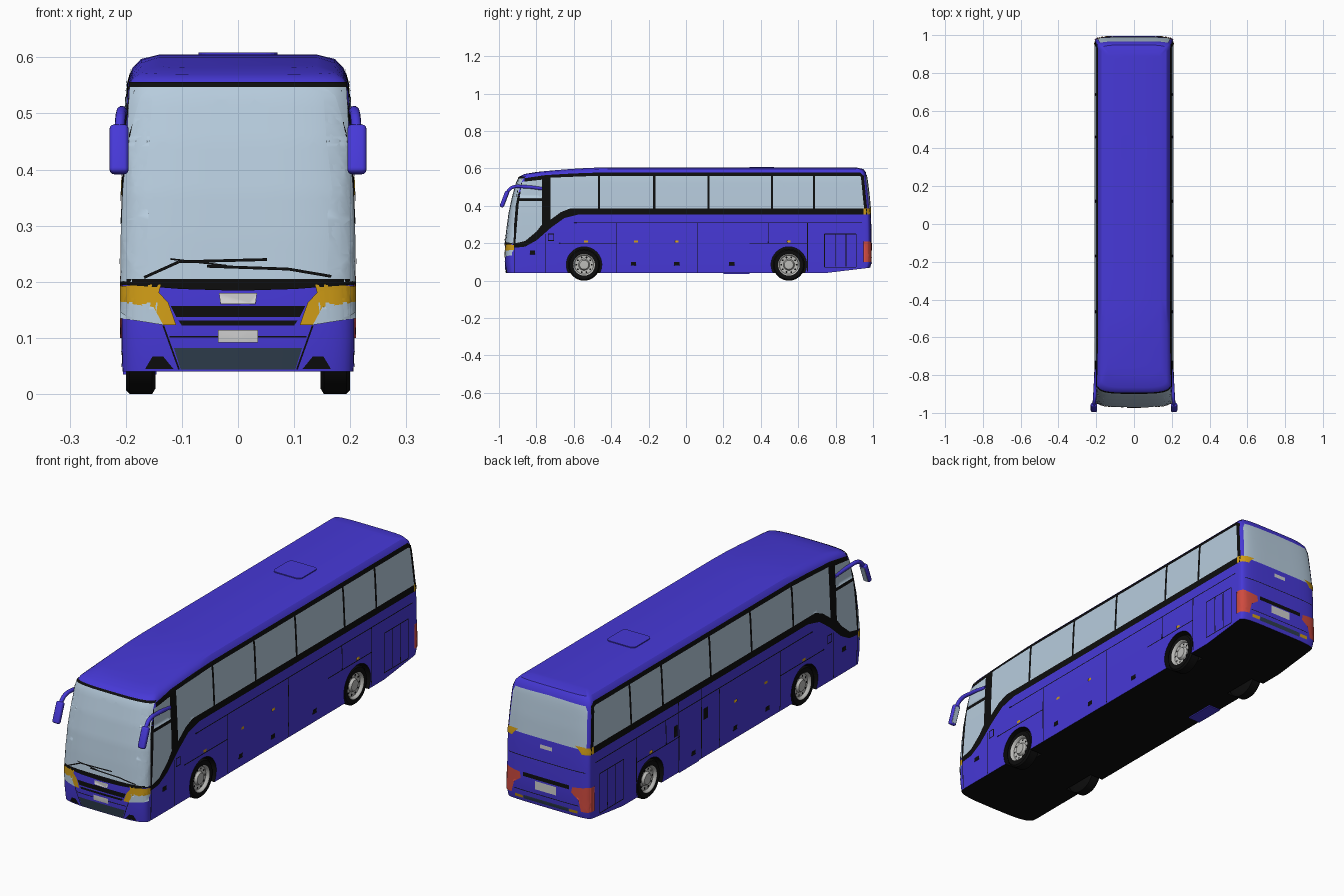
import bpy, bmesh, math
from mathutils import Vector, Matrix
from mathutils.bvhtree import BVHTree

if "Cube" in bpy.data.objects:
    bpy.data.objects.remove(bpy.data.objects["Cube"])


def mat(name, r, g, b):
    m = bpy.data.materials.new(name)
    m.diffuse_color = (r, g, b, 1)
    m.use_nodes = True
    m.node_tree.nodes["Principled BSDF"].inputs["Base Color"].default_value = m.diffuse_color
    return m


BLUE = mat("body blue", .062, .040, .68)
BLACK = mat("black trim", .004, .004, .004)
GLASS = mat("pale glass", .47, .60, .72)
AMBER = mat("amber lamp", .64, .34, .008)
RED = mat("red lamp", .62, .07, .05)
PLATE = mat("plate grey", .62, .62, .62)
SLATE = mat("slate grille", .028, .048, .075)
METAL = mat("wheel metal", .5, .5, .48)


def add(name, mesh, *mats):
    ob = bpy.data.objects.new(name, mesh)
    bpy.context.collection.objects.link(ob)
    for m in mats:
        mesh.materials.append(m)
    return ob


def from_bm(name, bm, *mats):
    me = bpy.data.meshes.new(name)
    bm.to_mesh(me)
    bm.free()
    return add(name, me, *mats)


def smooth(ob, deg=32):
    bpy.ops.object.select_all(action='DESELECT')
    ob.select_set(True)
    bpy.context.view_layer.objects.active = ob
    bpy.ops.object.shade_smooth_by_angle(angle=math.radians(deg))


# ---- body shell: stacked horizontal outlines (z, half width, front y, rear y)
LEVELS = [(.04, .206, -.962, .985), (.10, .208, -.969, .993), (.20, .208, -.967, .992),
          (.28, .2075, -.958, .991), (.36, .206, -.947, .989), (.45, .202, -.928, .981),
          (.53, .198, -.905, .971), (.555, .196, -.896, .967), (.58, .189, -.886, .961),
          (.597, .173, -.866, .948), (.605, .14, -.80, .91)]


def corner(w, y, depth, n, sign, steps=12):
    out = []
    for k in range(steps + 1):
        t = math.pi / 2 * k / steps
        s, c = math.sin(t), max(0, math.cos(t))
        out.append((w * s ** (2 / n), y + sign * depth * (1 - c ** (2 / n))))
    return out


def half_ring(z, w, f, r):
    a, b = corner(w, f, .055, 3.5, 1), corner(w, r, .035, 4.5, -1)[::-1]
    y0, y1 = a[-1][1], b[0][1]
    ring = a + [(w, y0 + (y1 - y0) * k / 18) for k in range(1, 18)] + b
    pts = []
    for x, y in ring:
        drop = .035 * max(0, (-.45 - y) / .45) ** 1.5 * min(1, max(0, (z - .54) / .065))
        rise = .03 * max(0, (y - .74) / .25) if z < .05 else 0
        pts.append(Vector((x, y, z - drop + rise)))
    return pts


bm = bmesh.new()
rings = []
for lv in LEVELS:
    h = half_ring(*lv)
    right = [bm.verts.new(p) for p in h]
    left = [right[i] if i in (0, len(h) - 1) else bm.verts.new((-p.x, p.y, p.z)) for i, p in enumerate(h)]
    rings.append((right, left))
N = len(rings[0][0])
for lo, hi in zip(rings, rings[1:]):
    for s in (0, 1):
        for i in range(N - 1):
            bm.faces.new((lo[s][i], lo[s][i + 1], hi[s][i + 1], hi[s][i]))
for (rt, lf), m in ((rings[0], 1), (rings[-1], 0)):
    for i in range(N - 1):
        vs = list(dict.fromkeys((rt[i], rt[i + 1], lf[i + 1], lf[i])))
        bm.faces.new(vs).material_index = m
bmesh.ops.recalc_face_normals(bm, faces=bm.faces)
bvh = BVHTree.FromBMesh(bm)
body = from_bm("coach_body", bm, BLUE, BLACK)

# ---- wheel arches cut from the body
WHEELS = [(s, y) for s in (1, -1) for y in (-.545, .55)]
bm = bmesh.new()
for s, y in WHEELS:
    bmesh.ops.create_cone(bm, cap_ends=True, segments=40, radius1=.095, radius2=.095, depth=.12,
                          matrix=Matrix.Translation((s * .2, y, .086)) @ Matrix.Rotation(math.pi / 2, 4, 'Y'))
for f in bm.faces:
    f.material_index = 1
cutter = from_bm("arch_cutter", bm, BLUE, BLACK)
cutter.hide_render = True
mod = body.modifiers.new("arches", 'BOOLEAN')
mod.object, mod.operation, mod.solver = cutter, 'DIFFERENCE', 'EXACT'
bpy.context.view_layer.objects.active = body
bpy.ops.object.modifier_apply(modifier=mod.name)
bpy.data.objects.remove(cutter)
smooth(body)

# ---- thin plates: flat outlines projected onto the shell
VIEW = {'side': (lambda u, z: Vector((1, u, z)), Vector((-1, 0, 0)), lambda u, z: Vector((.19, u, z))),
        'front': (lambda u, z: Vector((u, -2, z)), Vector((0, 1, 0)), lambda u, z: Vector((u, -.92, z))),
        'rear': (lambda u, z: Vector((u, 2, z)), Vector((0, -1, 0)), lambda u, z: Vector((u, .96, z)))}


def plate(name, view, polys, m, off=.002, sides=(1, -1), step=.02):
    start, d, near = VIEW[view]
    bm = bmesh.new()
    for pts in polys:
        bm.faces.new([bm.verts.new((u, z, 0)) for u, z in pts])
    bmesh.ops.triangulate(bm, faces=bm.faces)
    for ax in (0, 1):
        vals = [v.co[ax] for v in bm.verts]
        for k in range(math.floor(min(vals) / step) + 1, math.ceil(max(vals) / step)):
            co, no = Vector((0, 0, 0)), Vector((0, 0, 0))
            co[ax], no[ax] = k * step, 1
            bmesh.ops.bisect_plane(bm, geom=bm.verts[:] + bm.edges[:] + bm.faces[:], plane_co=co, plane_no=no)
    for v in bm.verts:
        u, z = v.co.x, v.co.y
        hit, n = bvh.ray_cast(start(u, z), d)[:2]
        if hit is None:
            hit, n = bvh.find_nearest(near(u, z))[:2]
        v.co = hit + n * off
    bm.normal_update()
    bm.verts.index_update()
    verts, faces = [], []
    for s in sides:
        base = len(verts)
        verts += [(v.co.x * s, v.co.y, v.co.z) for v in bm.verts]
        for f in bm.faces:
            ids = [base + v.index for v in f.verts]
            faces.append(ids[::-1] if (f.normal.dot(d) > 0) != (s < 0) else ids)
    bm.free()
    me = bpy.data.meshes.new(name)
    me.from_pydata(verts, [], faces)
    me.shade_smooth()
    return add(name, me, m)


def rect(u0, u1, z0, z1):
    return [(u0, z0), (u1, z0), (u1, z1), (u0, z1)]


def stroke(w, *pts):
    out = []
    for (a, b), (c, e) in zip(pts, pts[1:]):
        l = math.hypot(c - a, e - b)
        x, y = -(e - b) / l * w / 2, (c - a) / l * w / 2
        out.append([(a + x, b + y), (c + x, e + y), (c - x, e - y), (a - x, b - y)])
    return out


# ---- sides: black window band, glass, lamps, panel gaps
plate("window_band", 'side', [[(-.897, .542), (-.75, .564), (-.6, .573), (-.46, .578), (.93, .578), (.95, .56),
      (.968, .385), (.968, .355), (-.57, .355), (-.65, .335), (-.72, .285), (-.80, .215), (-.86, .182),
      (-.925, .175), (-.922, .25), (-.908, .45)]], BLACK, .0015)
divs = [-.73, -.465, -.17, .12, .46, .685, .955]
panes = [rect(a + .006, b - .006, .386, .56) for a, b in zip(divs[1:], divs[2:])]
panes[-1] = [(.691, .386), (.952, .386), (.935, .555), (.925, .56), (.691, .56)]
panes.append([(-.725, .325), (-.67, .366), (-.62, .386), (-.471, .386), (-.471, .56), (-.725, .55)])
panes.append([(-.89, .44), (-.77, .44), (-.77, .54), (-.875, .528)])
panes.append([(-.912, .2), (-.86, .212), (-.80, .262), (-.77, .3), (-.77, .426), (-.893, .426)])
plate("side_windows", 'side', panes, GLASS, .003)
plate("side_markers", 'side', [rect(y - .01, y + .01, .205, .216) for y in (-.535, -.267, -.05, .55)]
      + [rect(.95, .985, .355, .387)], AMBER, .003)
plate("side_latches", 'side', [rect(y - .014, y + .014, z - .01, z + .01) for y, z in
      ((-.82, .15), (-.28, .09), (-.05, .09), (.245, .09))], BLACK)
gaps = stroke(.004, (-.6, .31), (.94, .31)) + stroke(.004, (-.68, .2), (-.37, .2)) + stroke(.004, (.34, .2), (.65, .2))
for y, z0, z1 in ((-.915, .045, .175), (-.75, .045, .25), (-.37, .045, .31), (.06, .045, .31), (.44, .2, .31),
                  (.65, .05, .31), (.8, .075, .25), (.855, .075, .25)):
    gaps += stroke(.004, (y, z0), (y, z1))
for a, b, c, e in ((.74, .91, .072, .25), (-.737, -.707, .215, .25)):
    gaps += stroke(.004, (a, c), (b, c), (b, e), (a, e), (a, c))
plate("side_panel_gaps", 'side', gaps, BLACK, .0012, step=.04)

# ---- left middle door with its step
plate("middle_door_gaps", 'side', stroke(.005, (.19, .045), (.19, .36)) + stroke(.005, (.35, .045), (.35, .36))
      + [rect(.145, .175, .21, .26), rect(.36, .385, .21, .26)], BLACK, .002, (-1,))
bm = bmesh.new()
bmesh.ops.create_cube(bm, size=1, matrix=Matrix.Translation((-.175, .27, .041)) @ Matrix.Diagonal((.06, .14, .012, 1)))
from_bm("door_step", bm, BLUE)

# ---- front: windscreen wrapping the corners, trim, lamps, grilles
plate("windscreen", 'front', [[(0, .2), (.205, .2), (.2, .4), (.192, .546), (0, .546)]], GLASS, .002, step=.015)
plate("windscreen_corner", 'side', [[(-.96, .2), (-.922, .2), (-.918, .3), (-.905, .45), (-.889, .546),
      (-.893, .546), (-.92, .45), (-.945, .32)]], GLASS, .0025, step=.01)
plate("windscreen_trim", 'front', [rect(0, .192, .546, .554), [(0, .184), (.1, .187), (.207, .195), (.207, .205), (0, .205)]],
      BLACK, .003, step=.015)
plate("front_indicators", 'front', [[(.207, .193), (.142, .182), (.124, .163), (.11, .123), (.133, .123),
      (.15, .155), (.207, .163)]], AMBER, .003, step=.015)
plate("indicator_corner", 'side', [[(-.963, .163), (-.92, .165), (-.92, .19), (-.963, .195)]], AMBER, .003, step=.01)
plate("headlights", 'front', [[(.207, .163), (.15, .155), (.133, .123), (.207, .135)]], GLASS, .003, step=.015)
plate("headlight_corner", 'side', [[(-.963, .132), (-.935, .145), (-.92, .165), (-.963, .163)]], GLASS, .003, step=.01)
plate("front_grilles", 'front', [[(0, .137), (.11, .137), (.12, .157), (0, .157)], [(0, .122), (.1, .122), (.106, .131), (0, .131)],
      [(.115, .045), (.165, .045), (.152, .067), (.133, .067)]], BLACK, .002)
plate("lower_grille", 'front', [[(0, .044), (.102, .044), (.114, .082), (0, .082)]], SLATE)
plate("front_plates", 'front', [[(-.031, .16), (.031, .16), (.034, .18), (-.034, .18)], rect(-.036, .036, .092, .114)],
      PLATE, .004, (1,))
plate("front_panel_gaps", 'front', stroke(.003, (.133, .122), (.105, .044)) + stroke(.003, (0, .102), (.122, .102)), BLACK, .0012)
plate("wipers", 'front', stroke(.005, (-.166, .207), (-.105, .235), (.052, .239))
      + stroke(.005, (.165, .209), (.09, .222), (-.055, .227)) + stroke(.003, (-.12, .24), (-.02, .228)), BLACK, .006, (1,))

# ---- rear: window, lamps, plates
plate("rear_window", 'rear', [[(0, .375), (.188, .375), (.192, .385), (.184, .54), (.174, .562), (0, .566)]], GLASS, .002)
plate("tail_lamps", 'rear', [[(.207, .10), (.172, .10), (.16, .15), (.125, .175), (.13, .2), (.207, .21)]], RED, .0025, step=.015)
plate("tail_lamp_corner", 'side', [rect(.95, .985, .10, .21)], RED, .0025, step=.01)
plate("rear_markers", 'rear', [rect(.115, .155, .087, .1), rect(.185, .205, .355, .385)], AMBER, .003)
plate("rear_grille", 'rear', [rect(0, .115, .186, .204)], BLACK)
plate("rear_bumper_slot", 'rear', [rect(0, .112, .085, .102)], SLATE)
plate("rear_plates", 'rear', [rect(-.052, .052, .143, .18), rect(-.03, .03, .333, .35)], PLATE, .004, (1,))
plate("rear_panel_gaps", 'rear', stroke(.003, (0, .275), (.19, .275)) + stroke(.003, (0, .122), (.16, .122)), BLACK, .0012)

# ---- roof hatch
bm = bmesh.new()
bmesh.ops.create_cube(bm, size=1, matrix=Matrix.Translation((0, .405, .605)) @ Matrix.Diagonal((.14, .13, .008, 1)))
bmesh.ops.bevel(bm, geom=[e for e in bm.edges if abs(e.verts[0].co.z - e.verts[1].co.z) > .004],
                offset=.02, segments=4, profile=.5, affect='EDGES')
from_bm("roof_hatch", bm, BLUE)

# ---- wheels: lathed tyre and dished hub with dark holes
PROFILE = [(.147, 0), (.147, .075), (.153, .085), (.193, .085), (.2, .078), (.2, .058), (.198, .055),
           (.187, .05), (.185, .03), (.196, .024), (.197, 0)]
for s, y in WHEELS:
    bm = bmesh.new()
    vs = [bm.verts.new((x, 0, r)) for x, r in PROFILE]
    es = [bm.edges.new(p) for p in zip(vs, vs[1:])]
    bmesh.ops.spin(bm, geom=vs + es, cent=(0, 0, 0), axis=(1, 0, 0), angle=2 * math.pi, steps=40, use_merge=True)
    bmesh.ops.remove_doubles(bm, verts=bm.verts, dist=1e-5)
    bmesh.ops.recalc_face_normals(bm, faces=bm.faces)
    for f in bm.faces:
        c = f.calc_center_median()
        f.material_index = int(c.x > .17 and math.hypot(c.y, c.z) < .058)
    for k in range(10):
        a = k * math.pi / 5
        bmesh.ops.create_circle(bm, cap_ends=True, segments=8, radius=.005, matrix=Matrix.Translation(
            (.1885, .041 * math.cos(a), .041 * math.sin(a))) @ Matrix.Rotation(math.pi / 2, 4, 'Y'))
    bmesh.ops.transform(bm, matrix=Matrix.Translation((0, y, .085)) @ Matrix.Rotation(0 if s > 0 else math.pi, 4, 'Z'), verts=bm.verts)
    smooth(from_bm(f"{'front' if y < 0 else 'rear'}_wheel", bm, BLACK, METAL), 40)

# ---- mirrors: curved arm, rounded housing, glass on the back
for s in (1, -1):
    cu = bpy.data.curves.new("mirror_arm", 'CURVE')
    cu.dimensions, cu.bevel_depth, cu.bevel_resolution, cu.use_fill_caps = '3D', .009, 3, True
    sp = cu.splines.new('BEZIER')
    path = [(.199, -.77, .492), (.205, -.86, .502), (.209, -.93, .498), (.212, -.962, .465)]
    sp.bezier_points.add(len(path) - 1)
    for p, (x, y, z) in zip(sp.bezier_points, path):
        p.co = (s * x, y, z)
        p.handle_left_type = p.handle_right_type = 'AUTO'
    add("mirror_arm", cu, BLUE)
    pose = Matrix.Translation((s * .212, -.971, .436)) @ Matrix.Rotation(math.radians(-21), 4, 'X')
    bm = bmesh.new()
    bmesh.ops.create_cube(bm, size=1, matrix=pose @ Matrix.Diagonal((.034, .022, .092, 1)))
    bmesh.ops.bevel(bm, geom=bm.edges[:], offset=.008, segments=3, profile=.5, affect='EDGES')
    smooth(from_bm("mirror_housing", bm, BLUE), 40)
    bm = bmesh.new()
    bmesh.ops.create_cube(bm, size=1, matrix=pose @ Matrix.Translation((0, .011, 0)) @ Matrix.Diagonal((.022, .003, .074, 1)))
    from_bm("mirror_glass", bm, GLASS)
